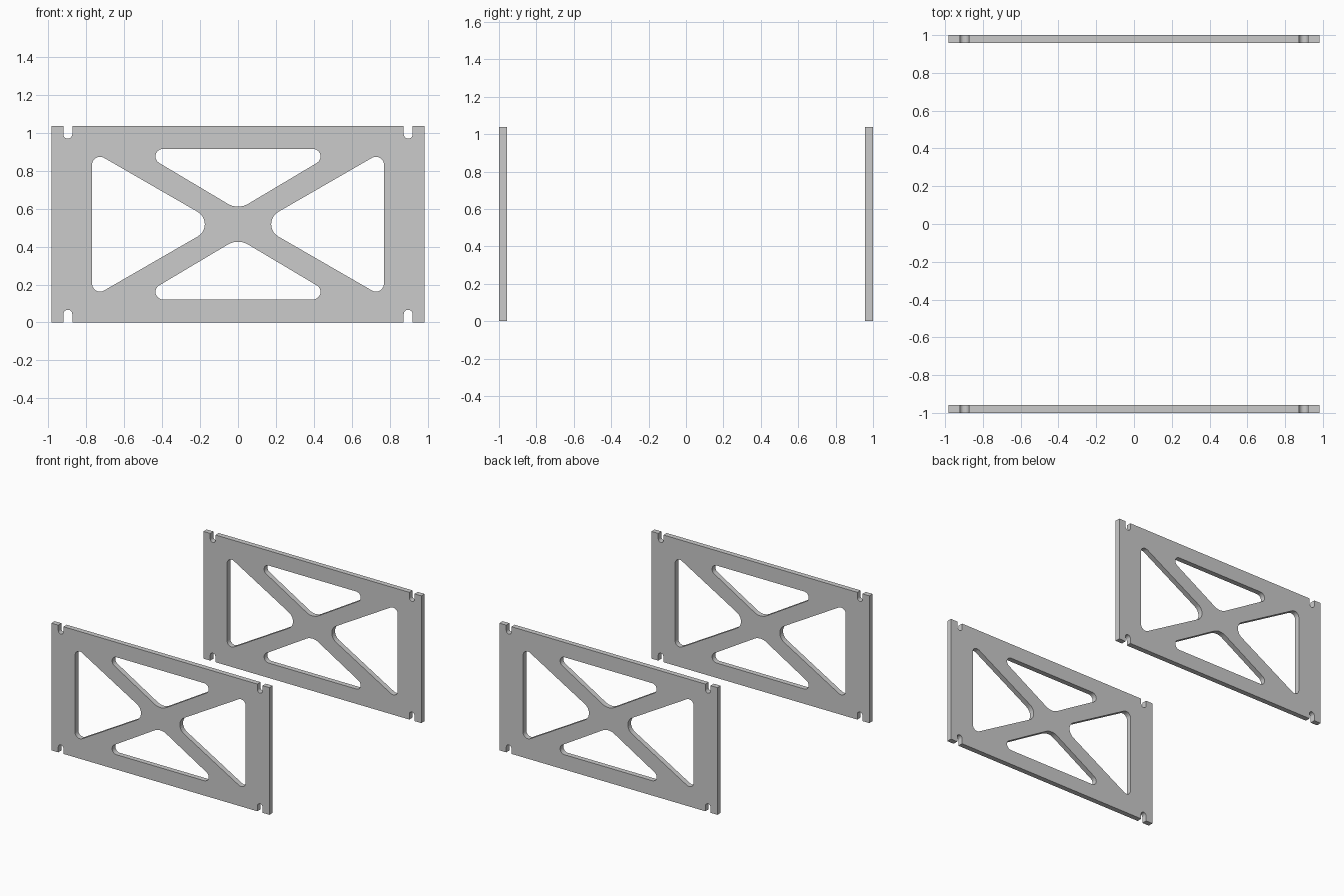
import bpy, bmesh
from math import pi, cos, sin, tan
from mathutils import Vector

if "Cube" in bpy.data.objects:
    bpy.data.objects.remove(bpy.data.objects["Cube"])

W, H, T = 0.983, 1.037, 0.042      # half width, height, thickness
MID = H / 2


def fillet(corners, steps=10):
    """Round the corners (x, z, radius) of a convex polygon."""
    out, n = [], len(corners)
    for i, (x, z, r) in enumerate(corners):
        p = Vector((x, z))
        a = (Vector(corners[i - 1][:2]) - p).normalized()
        b = (Vector(corners[(i + 1) % n][:2]) - p).normalized()
        half = a.angle(b) / 2
        centre = p + (a + b).normalized() * r / sin(half)
        start = (p + a * r / tan(half) - centre).normalized()
        end = (p + b * r / tan(half) - centre).normalized()
        out += [centre + start.slerp(end, k / steps).normalized() * r
                for k in range(steps + 1)]
    return out


def notch(cx, r=0.0235, depth=0.067, steps=12):
    """Round-ended slot cut up from the bottom edge, left to right."""
    arc = [(cx - r * cos(pi * k / steps), depth - r + r * sin(pi * k / steps))
           for k in range(steps + 1)]
    return [(cx - r, 0)] + arc + [(cx + r, 0)]


def flip_x(pts):
    return [(-x, z) for x, z in pts]


def flip_z(pts):
    return [(x, H - z) for x, z in pts]


# Outer outline with four edge slots
bottom = [(-W, 0)] + notch(-0.898) + notch(0.898) + [(W, 0)]
outline = bottom + flip_z(bottom)[::-1]

# Openings left between the crossing struts
side = fillet([(-0.77, 0.905, 0.042), (-0.77, H - 0.905, 0.042), (-0.10, MID, 0.075)])
upper = fillet([(-0.541, 0.916, 0.04), (0, 0.594, 0.105), (0.541, 0.916, 0.04)])
loops = [outline, side, flip_x(side), upper, flip_z(upper)]

# Filled, extruded profile
curve = bpy.data.curves.new("panel_profile", 'CURVE')
curve.dimensions = '2D'
curve.fill_mode = 'BOTH'
curve.extrude = T / 2
for pts in loops:
    s = curve.splines.new('POLY')
    s.points.add(len(pts) - 1)
    for p, (x, z) in zip(s.points, pts):
        p.co = (x, z, 0, 1)
    s.use_cyclic_u = True
front = bpy.data.objects.new("front_panel", curve)
bpy.context.collection.objects.link(front)
bpy.context.view_layer.objects.active = front
front.select_set(True)
bpy.ops.object.convert(target='MESH')
front = bpy.context.object
front.name = "front_panel"

# Weld caps to walls and keep faces flat
bm = bmesh.new()
bm.from_mesh(front.data)
bmesh.ops.remove_doubles(bm, verts=bm.verts, dist=1e-5)
bmesh.ops.recalc_face_normals(bm, faces=bm.faces)
for f in bm.faces:
    f.smooth = False
bm.to_mesh(front.data)
bm.free()

# Stand the panel up (profile starts at the floor) and repeat it at the back
front.rotation_euler = (pi / 2, 0, 0)
front.location.y = -1 + T / 2
back = front.copy()
back.name = "back_panel"
back.location.y = 1 - T / 2
bpy.context.collection.objects.link(back)
